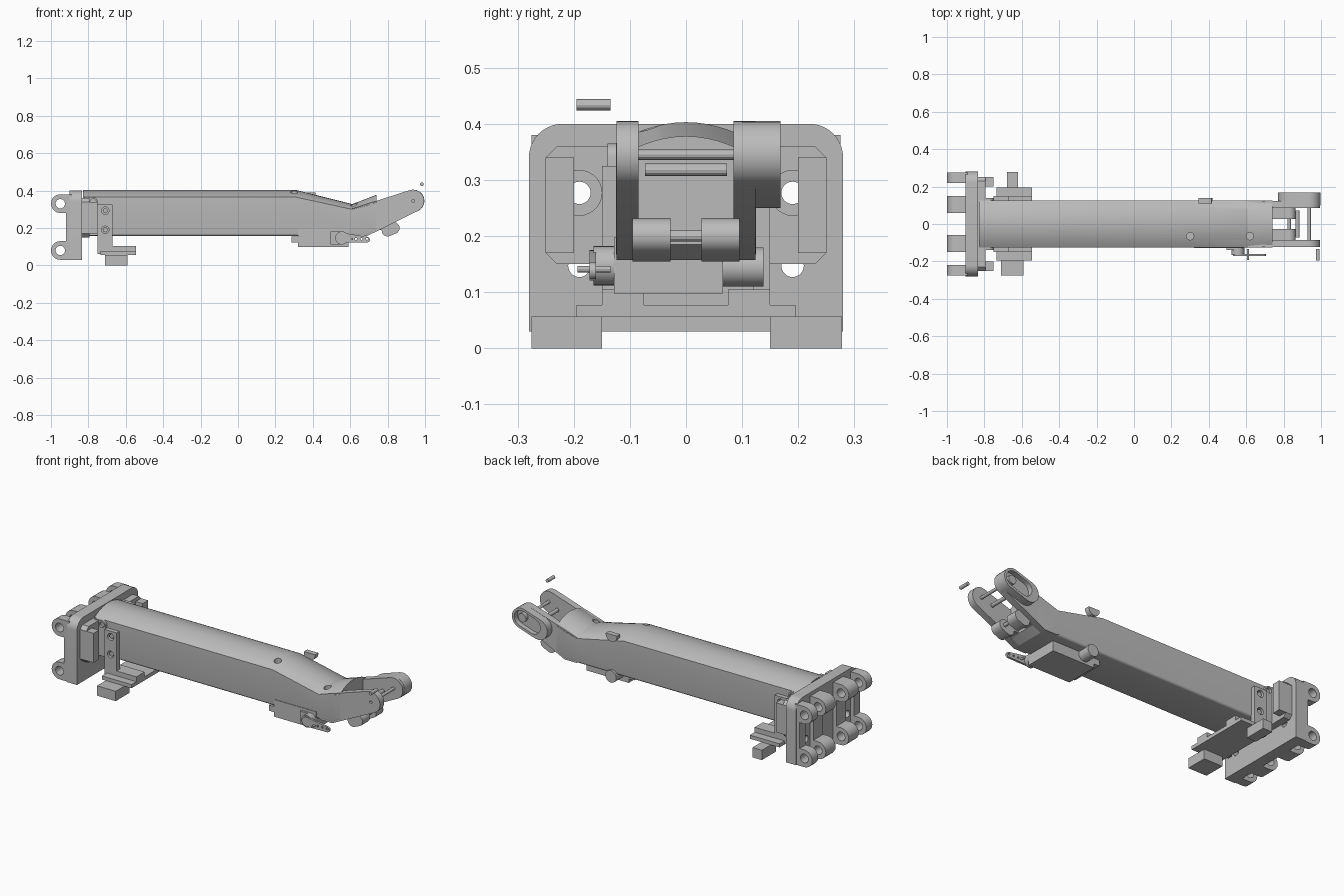
import bpy, bmesh
from math import sin, cos, radians

if "Cube" in bpy.data.objects:
    bpy.data.objects.remove(bpy.data.objects["Cube"])

grey = bpy.data.materials.new("plain grey")
grey.use_nodes = True
grey.diffuse_color = (0.5, 0.5, 0.5, 1)
grey.node_tree.nodes["Principled BSDF"].inputs["Base Color"].default_value = (0.5, 0.5, 0.5, 1)


def finish(name, bm):
    bmesh.ops.recalc_face_normals(bm, faces=bm.faces)
    mesh = bpy.data.meshes.new(name)
    bm.to_mesh(mesh)
    bm.free()
    mesh.materials.append(grey)
    smooth(mesh)
    ob = bpy.data.objects.new(name, mesh)
    bpy.context.collection.objects.link(ob)
    return ob


def smooth(mesh):
    for p in mesh.polygons:
        p.use_smooth = True
    mesh.set_sharp_from_angle(angle=radians(28))


def loft(name, rings):
    """Skin closed rings of equal point count and cap both ends."""
    bm = bmesh.new()
    vs = [[bm.verts.new(p) for p in ring] for ring in rings]
    n = len(vs[0])
    for a, b in zip(vs, vs[1:]):
        for i in range(n):
            j = (i + 1) % n
            bm.faces.new((a[i], a[j], b[j], b[i]))
    bm.faces.new(vs[0])
    bm.faces.new(vs[-1])
    return finish(name, bm)


def prism(name, axis, pts, lo, hi):
    """Extrude a flat profile along an axis."""
    place = {"x": lambda u, v, w: (w, u, v),
             "y": lambda u, v, w: (u, w, v),
             "z": lambda u, v, w: (u, v, w)}[axis]
    return loft(name, [[place(u, v, w) for u, v in pts] for w in (lo, hi)])


def arc(cx, cy, r, a0, a1, n=10):
    angles = [radians(a0 + (a1 - a0) * i / n) for i in range(n + 1)]
    return [(cx + r * cos(a), cy + r * sin(a)) for a in angles]


def rod(name, axis, u, v, r, lo, hi, n=28):
    return prism(name, axis, arc(u, v, r, 0, 360, n)[:-1], lo, hi)


def box(name, x, y, z):
    return prism(name, "z", [(x[0], y[0]), (x[1], y[0]), (x[1], y[1]), (x[0], y[1])], *z)


def capsule(x0, z0, x1, z1, r, tilt):
    return arc(x1, z1, r, tilt - 90, tilt + 90) + arc(x0, z0, r, tilt + 90, tilt + 270)


def cut(ob, *cutters):
    for c in cutters:
        m = ob.modifiers.new("cut", "BOOLEAN")
        m.operation, m.solver, m.object = "DIFFERENCE", "EXACT", c
    dg = bpy.context.evaluated_depsgraph_get()
    mesh = bpy.data.meshes.new_from_object(ob.evaluated_get(dg))
    ob.modifiers.clear()
    ob.data = mesh
    smooth(mesh)
    for c in cutters:
        bpy.data.objects.remove(c)
    return ob


# Mounting plate with four through holes
outline = [(-.28, .03), (.28, .03)] + arc(.22, .34, .06, 0, 90) + arc(-.22, .34, .06, 90, 180)
plate = prism("mounting_plate", "x", outline, -.9, -.835)
cut(plate, *[rod("cutter", "x", s * .19, z, .02, -1.1, -.7) for s in (-1, 1) for z in (.147, .277)])

# Raised flange that carries the tube
flange = prism("tube_flange", "x", [(-.23, .15), (.23, .15), (.25, .17), (.25, .34), (.23, .36),
                                    (-.23, .36), (-.25, .34), (-.25, .17)], -.84, -.795)
cut(flange, *[rod("cutter", "x", s * .19, .277, .04, -.9, -.7) for s in (-1, 1)])

# Hinge lugs on the back of the plate, and flange end blocks
for s, side in ((-1, "right"), (1, "left")):
    for part, y0, y1 in (("inner", .06, .15), ("outer", .22, .275)):
        lo, hi = sorted((s * y0, s * y1))
        for level, z in (("lower", .08), ("upper", .33)):
            lug = prism(f"{side}_{part}_{level}_lug", "y",
                        [(-.89, z - .05), (-.89, z + .05)] + arc(-.95, z, .05, 90, 270), lo, hi)
            cut(lug, rod("cutter", "y", -.95, z, .025, -1, 1))
        box(f"{side}_{part}_rib", (-.92, -.89), (lo, hi), (.05, .36))
    lo, hi = sorted((s * .2, s * .25))
    box(f"{side}_flange_block", (-.8, -.75), (lo, hi), (.17, .34))
    lo, hi = sorted((s * .1, s * .14))
    tab = prism(f"{side}_tube_tab", "y", [(-.82, .16), (-.75, .16)] + arc(-.775, .34, .025, 0, 90, 6)
                + [(-.82, .365)], lo, hi)
    cut(tab, rod("cutter", "y", -.775, .34, .016, -1, 1, 16))


# Main tube: flat sides, arched top, dipping before the fork
def section(x, base, side, crown):
    half, r = .125, .014
    low = arc(-half + r, base + r, r, 180, 270, 4) + arc(half - r, base + r, r, 270, 360, 4)
    top = [(half * cos(radians(a)), side + (crown - side) * sin(radians(a)) ** 2)
           for a in range(0, 181, 9)]
    return [(x, y, z) for y, z in low + top]


tube = loft("main_tube", [section(-.83, .157, .365, .403), section(.31, .157, .365, .403),
                          section(.61, .157, .3, .328), section(.69, .157, .32, .358),
                          section(.74, .185, .338, .378)])
cut(tube, *[rod("cutter", "z", x, -.065, .02, z, .6, 16) for x, z in ((.3, .36), (.62, .3))])

# Fork cheeks and the wide knuckle
cheek = [(.6, .165), (.615, .157), (.69, .157)] + arc(.935, .345, .06, -64, 108, 18) + [(.61, .303)]
for name, lo, hi in (("right_fork_cheek", -.124, -.085), ("left_fork_cheek", .085, .124)):
    cut(prism(name, "y", cheek, lo, hi), rod("cutter", "y", .937, .345, .008, -1, 1, 12))
knuckle = prism("left_fork_knuckle", "y", capsule(.83, .31, .937, .345, .06, 18), .1, .168)
cut(knuckle, prism("cutter", "y", capsule(.86, .32, .937, .345, .045, 18), .14, .2))
rod("knuckle_hub", "y", .937, .345, .025, .12, .16)

# Cross pins, plus the loose pin beside the tip
rod("tip_pin", "y", .937, .345, .009, -.1, .13, 12)
rod("cross_pin", "y", .875, .318, .011, -.073, .073, 12)
rod("loose_pin", "y", .983, .434, .01, -.195, -.135, 12)

# Lower rollers and their axle
for s, side in ((-1, "right"), (1, "left")):
    lo, hi = sorted((s * .028, s * .095))
    prism(f"{side}_lower_roller", "y", capsule(.8, .187, .832, .2, .032, 20), lo, hi)
    box(f"{side}_roller_arm", (.72, .81), (lo, hi), (.19, .225))
rod("roller_axle", "y", .83, .2, .01, -.04, .04, 12)

# Servo under the tube
box("servo_case", (.32, .59), (-.128, .066), (.098, .197))
box("servo_tab", (.285, .32), (-.125, .066), (.122, .155))
rod("servo_gearbox", "y", .555, .147, .035, -.165, -.12)
box("gearbox_body", (.495, .555), (-.14, -.12), (.112, .182))
rod("servo_rear_boss", "y", .385, .145, .035, .06, .138)
horn = prism("servo_horn", "y", arc(.555, .148, .027, 75, 265) + arc(.69, .138, .015, 265, 435),
             -.172, -.16)
cut(horn, *[rod("cutter", "y", x, .142, .006, -1, 1, 10) for x in (.63, .66, .69)])
rod("horn_pin", "y", .61, .141, .006, -.193, -.135, 12)
rod("rear_screw_boss", "y", .38, .385, .036, .11, .14)
cut(bpy.data.objects["rear_screw_boss"], box("cutter", (.3, .5), (.05, .2), (.39, .5)))

# Sensor bracket strapped below the tube
for s, side in ((-1, "right"), (1, "left")):
    lo, hi = sorted((s * .12, s * .15))
    leg = box(f"{side}_bracket_leg", (-.75, -.672), (lo, hi), (.06, .325))
    cut(leg, *[rod("cutter", "y", -.71, z, .02, -1, 1, 20) for z in (.19, .292)])
    for z in (.19, .292):
        rod(f"{side}_leg_screw", "y", -.71, z, .013, lo + .008, hi - .008, 16)
    lo, hi = sorted((s * .075, s * .15))
    box(f"{side}_bracket_pad", (-.735, -.545), (lo, hi), (.075, .105))
box("bracket_base", (-.735, -.545), (-.195, .195), (.056, .077))
box("right_sensor_block", (-.71, -.59), (-.275, -.15), (0, .057))
box("left_sensor_block", (-.68, -.62), (.15, .278), (0, .057))
